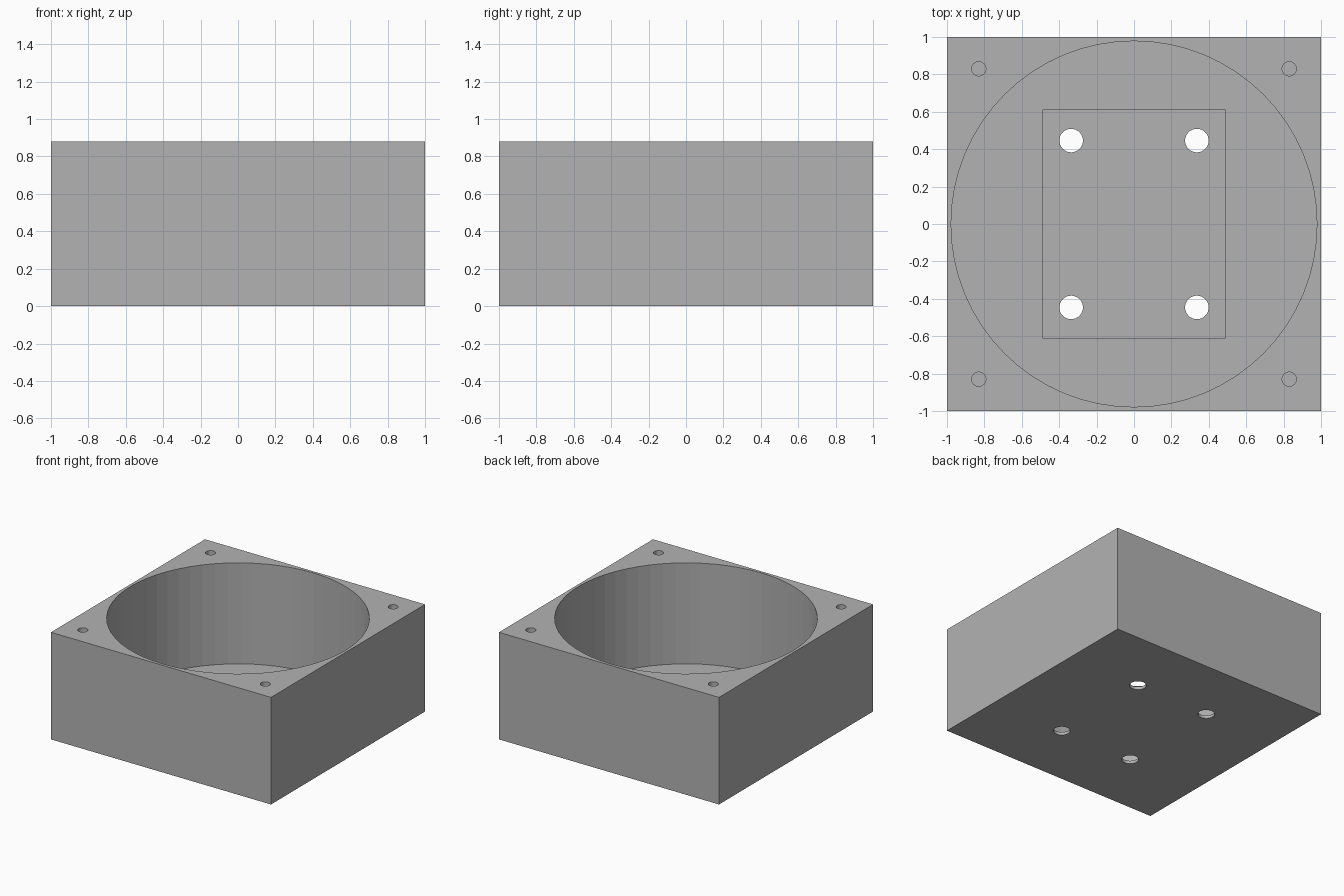
import bpy
import bmesh
from mathutils import Matrix

default = bpy.data.objects.get("Cube")
if default:
    bpy.data.objects.remove(default, do_unlink=True)

HEIGHT, FLOOR, POCKET = 0.88, 0.05, 0.025

grey = bpy.data.materials.new("plain_grey")
grey.use_nodes = True
colour = (0.45, 0.45, 0.45, 1)
grey.diffuse_color = colour
grey.node_tree.nodes["Principled BSDF"].inputs["Base Color"].default_value = colour


def finish(bm, name):
    mesh = bpy.data.meshes.new(name)
    bm.to_mesh(mesh)
    bm.free()
    mesh.materials.append(grey)
    obj = bpy.data.objects.new(name, mesh)
    bpy.context.collection.objects.link(obj)
    return obj


def block(name, sx, sy, z0, z1, round_corners=0):
    bm = bmesh.new()
    place = Matrix.Translation((0, 0, (z0 + z1) / 2)) @ Matrix.Diagonal((sx, sy, z1 - z0, 1))
    bmesh.ops.create_cube(bm, size=1, matrix=place)
    if round_corners:
        uprights = [e for e in bm.edges if abs(e.verts[0].co.z - e.verts[1].co.z) > 0.01]
        bmesh.ops.bevel(bm, geom=uprights, offset=round_corners, segments=3,
                        profile=0.5, affect='EDGES')
    return finish(bm, name)


def cylinders(name, radius, sides, z0, z1, centres):
    bm = bmesh.new()
    for x, y in centres:
        bmesh.ops.create_cone(bm, cap_ends=True, segments=sides, radius1=radius,
                              radius2=radius, depth=z1 - z0,
                              matrix=Matrix.Translation((x, y, (z0 + z1) / 2)))
    return finish(bm, name)


def corners(x, y):
    return [(sx * x, sy * y) for sx in (-1, 1) for sy in (-1, 1)]


# Square housing
housing = block("housing", 2, 2, 0, HEIGHT)

# Round bore, shallow floor pocket, through holes and blind screw holes
cutters = [
    cylinders("bore_cutter", 0.978, 64, FLOOR, HEIGHT + 0.1, [(0, 0)]),
    block("pocket_cutter", 0.98, 1.226, POCKET, FLOOR + 0.1, 0.01),
    cylinders("floor_hole_cutter", 0.063, 32, -0.1, FLOOR + 0.2, corners(0.336, 0.446)),
    cylinders("screw_hole_cutter", 0.038, 32, HEIGHT - 0.3, HEIGHT + 0.1, corners(0.83, 0.83)),
]
for cutter in cutters:
    cut = housing.modifiers.new(cutter.name, 'BOOLEAN')
    cut.operation = 'DIFFERENCE'
    cut.solver = 'EXACT'
    cut.object = cutter
    cutter.hide_render = True
    cutter.hide_set(True)
